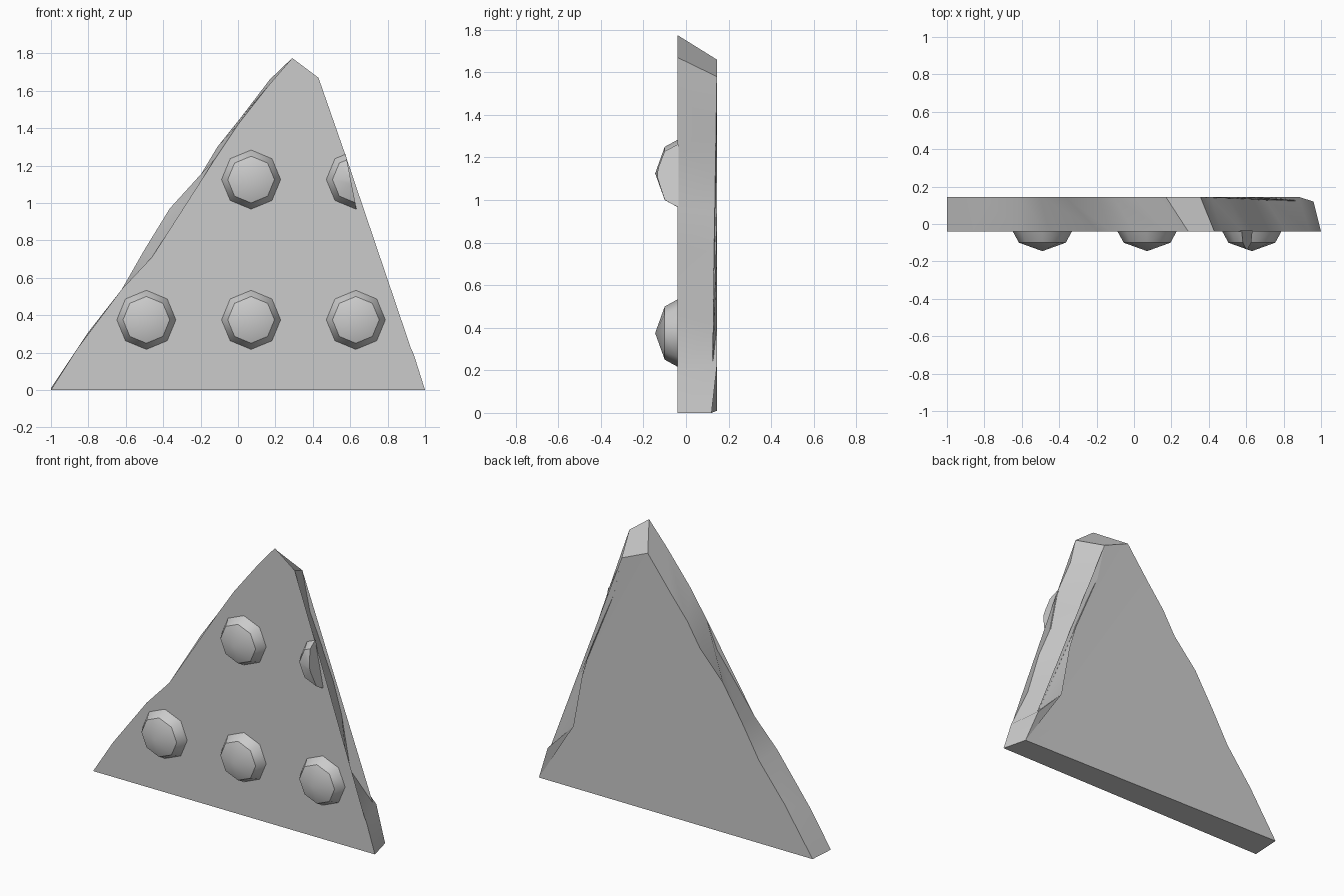
import bpy, bmesh, math
from mathutils import Vector

if "Cube" in bpy.data.objects:
    bpy.data.objects.remove(bpy.data.objects["Cube"])

FRONT, BACK = -0.04, 0.145


def finish(bm, name):
    bmesh.ops.recalc_face_normals(bm, faces=bm.faces[:])
    me = bpy.data.meshes.new(name)
    bm.to_mesh(me)
    bm.free()
    ob = bpy.data.objects.new(name, me)
    bpy.context.collection.objects.link(ob)
    bpy.ops.object.select_all(action='DESELECT')
    ob.select_set(True)
    bpy.context.view_layer.objects.active = ob
    bpy.ops.object.shade_smooth_by_angle(angle=math.radians(40))
    return ob


# Broken slab: irregular front and back outlines joined by side walls
front = [(1, 0), (.94, .19), (.81, .46), (.72, .76), (.635, .96), (.58, 1.24),
         (.47, 1.5), (.43, 1.67), (.29, 1.775), (.165, 1.63), (0, 1.42),
         (-.12, 1.24), (-.19, 1.07), (-.46, .71), (-.62, .54), (-.86, .22), (-1, 0)]
back = [(.96, 0), (.88, .22), (.695, .41), (.63, .76), (.575, .94), (.5, 1.12),
        (.41, 1.33), (.355, 1.58), (.17, 1.66), (.01, 1.45), (-.11, 1.3),
        (-.2, 1.15), (-.365, .97), (-.5, .75), (-.62, .54), (-.8, .31), (-1, .01)]
bm = bmesh.new()
fv = [bm.verts.new((x, FRONT, z)) for x, z in front]
bv = [bm.verts.new((x, BACK, z)) for x, z in back]
bv[0].co.y = 0.12  # chipped lower corner
caps = [bm.faces.new(fv), bm.faces.new(bv[::-1])]
n = len(fv)
for i in range(n):
    j = (i + 1) % n
    bm.faces.new((fv[i], bv[i], bv[j], fv[j]))
bmesh.ops.triangulate(bm, faces=caps)
finish(bm, "slab")


# Eight-sided domed studs, optionally sliced by the broken edge
def stud(name, cx, cz, cut=None):
    bm = bmesh.new()
    rings = []
    for r, y in ((.16, FRONT + .005), (.158, FRONT), (.125, -.1)):
        rings.append([bm.verts.new((cx + r * math.cos(k * math.pi / 4), y,
                                    cz + r * math.sin(k * math.pi / 4)))
                      for k in range(8)])
    tip = bm.verts.new((cx, -.145, cz))
    for k in range(8):
        m = (k + 1) % 8
        for a, b in zip(rings, rings[1:]):
            bm.faces.new((a[k], a[m], b[m], b[k]))
        bm.faces.new((rings[-1][k], rings[-1][m], tip))
    bm.faces.new(rings[0])
    if cut:
        a, b = cut
        normal = Vector((b[1] - a[1], 0, a[0] - b[0]))
        bmesh.ops.bisect_plane(bm, geom=bm.verts[:] + bm.edges[:] + bm.faces[:],
                               plane_co=(a[0], 0, a[1]), plane_no=normal,
                               clear_outer=True)
        bmesh.ops.holes_fill(bm, edges=[e for e in bm.edges if e.is_boundary])
    finish(bm, name)


for i, x in enumerate((-.49, .07, .63)):
    stud(f"lower_stud_{i + 1}", x, .375)
stud("upper_stud", .07, 1.125)
stud("broken_stud", .63, 1.125, cut=(front[4], front[5]))
